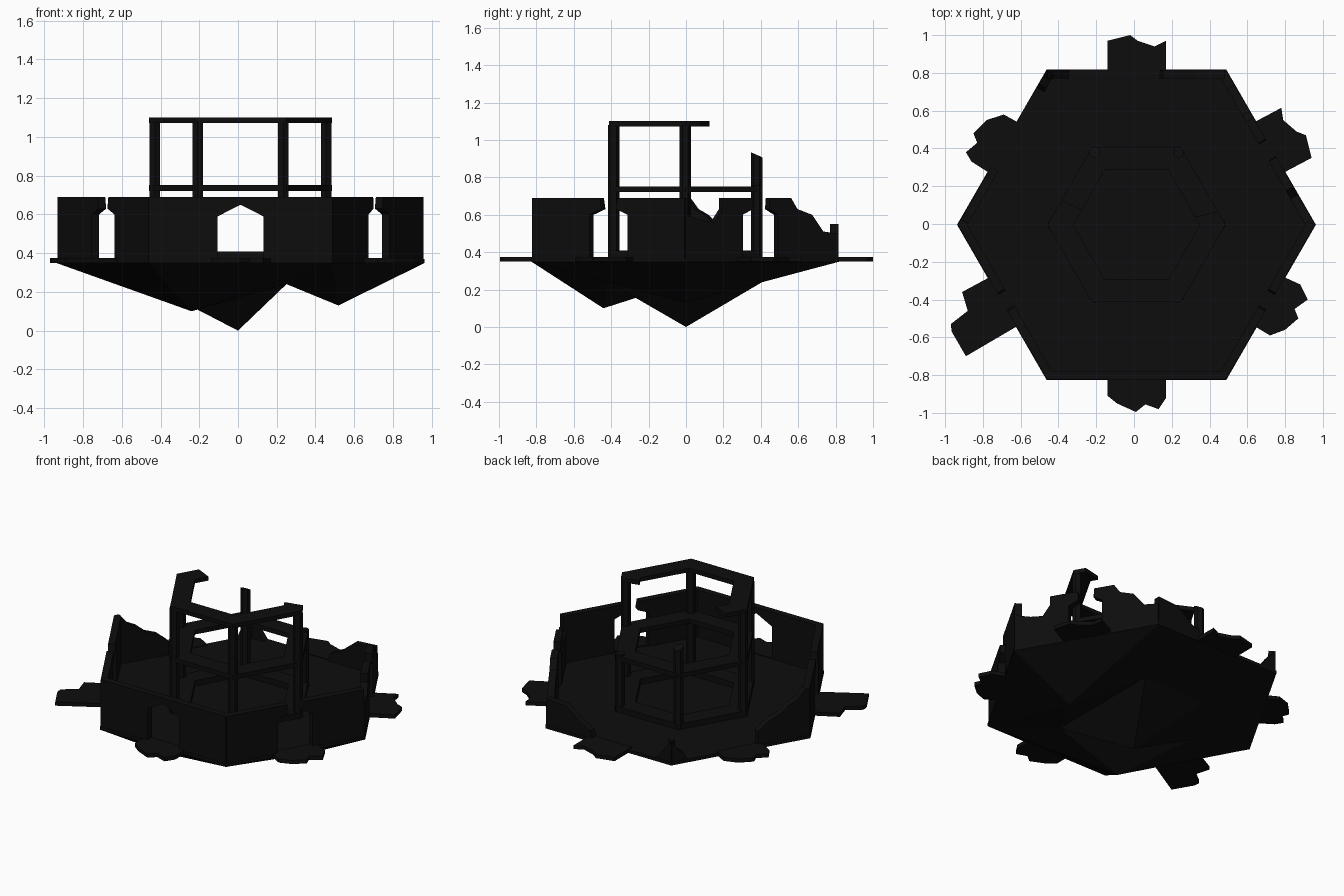
import bpy, bmesh
from math import cos, sin, radians, sqrt
from mathutils import Vector

if "Cube" in bpy.data.objects:
    bpy.data.objects.remove(bpy.data.objects["Cube"])

CX, CY = 0.013, -0.004
R = 0.95
APO = R * sqrt(3) / 2
FLOOR = 0.37

# Near-black stone
STONE = bpy.data.materials.new("dark_stone")
STONE.diffuse_color = (0.004, 0.004, 0.004, 1)
STONE.use_nodes = True
STONE.node_tree.nodes["Principled BSDF"].inputs["Base Color"].default_value = STONE.diffuse_color


def finish(name, bm):
    bmesh.ops.recalc_face_normals(bm, faces=bm.faces[:])
    me = bpy.data.meshes.new(name)
    bm.to_mesh(me)
    bm.free()
    me.materials.append(STONE)
    ob = bpy.data.objects.new(name, me)
    bpy.context.collection.objects.link(ob)
    return ob


def prism(name, pts, offset):
    """Extrude a planar outline of 3D points along an offset vector."""
    bm = bmesh.new()
    face = bm.faces.new([bm.verts.new(p) for p in pts])
    ext = bmesh.ops.extrude_face_region(bm, geom=[face])
    moved = [g for g in ext["geom"] if isinstance(g, bmesh.types.BMVert)]
    bmesh.ops.translate(bm, vec=offset, verts=moved)
    # keep the starting cap so the solid is closed
    if not face.is_valid:
        bmesh.ops.holes_fill(bm, edges=[e for e in bm.edges if e.is_boundary])
    return finish(name, bm)


def corner(k, r, z):
    a = radians(60 * k)
    return Vector((CX + r * cos(a), CY + r * sin(a), z))


# Floor slab
prism("floor_slab", [corner(k, R, 0.348) for k in range(6)], (0, 0, FLOOR - 0.348))

# Rocky underside: centre spike plus two side spikes on the middle ring
bm = bmesh.new()
tip = bm.verts.new((0, 0, 0))
depth = [0.13, 0.24, 0.24, 0.24, 0.10, 0.24]
spikes = {0, 4}
mid = [bm.verts.new(corner(k, 0.505 if k in spikes else 0.475, depth[k])) for k in range(6)]
rim = [bm.verts.new(corner(k, R, 0.349)) for k in range(6)]
for k in range(6):
    n = (k + 1) % 6
    # spikes fan out to neighbouring rim corners
    if n in spikes:
        bm.faces.new((mid[k], rim[k], mid[n]))
        bm.faces.new((rim[k], rim[n], mid[n]))
    else:
        bm.faces.new((mid[k], rim[k], rim[n]))
        bm.faces.new((mid[k], rim[n], mid[n]))
for s in spikes:
    a, b = (s - 1) % 6, (s + 1) % 6
    bm.faces.new((mid[a], mid[s], mid[b]))
    bm.faces.new((tip, mid[a], mid[b]))
for a, b in ((1, 2), (2, 3)):
    bm.faces.new((tip, mid[a], mid[b]))
bm.faces.new(rim)
finish("rock_underside", bm)

# Broken walkway stubs outside each doorway
stubs = {
    "back": [(-.14, .78), (-.14, .97), (-.02, 1.0), (.02, .97), (.11, .94), (.17, .97), (.17, .78)],
    "front": [(-.14, -.78), (-.14, -.91), (-.09, -.95), (.01, -.995), (.06, -.955), (.13, -.98),
              (.17, -.92), (.17, -.78)],
    "back_left": [(-.60, .53), (-.69, .58), (-.78, .55), (-.85, .48), (-.83, .43), (-.89, .38),
                  (-.86, .33), (-.75, .26)],
    "front_left": [(-.75, -.27), (-.78, -.29), (-.91, -.36), (-.88, -.46), (-.97, -.53), (-.965, -.57),
                   (-.89, -.70), (-.60, -.53)],
    "back_right": [(.62, .53), (.78, .615), (.79, .55), (.86, .49), (.91, .47), (.94, .35), (.77, .26)],
    "front_right": [(.77, -.27), (.88, -.32), (.92, -.40), (.85, -.45), (.87, -.50), (.80, -.56),
                    (.72, -.59), (.62, -.53)],
}
for name, pts in stubs.items():
    prism(name + "_walkway_stub", [(x, y, 0.35) for x, y in pts], (0, 0, 0.025))


# Outer walls: outline in (along edge, height), thickened inwards
def wall(name, deg, outline):
    a = radians(deg)
    n = Vector((cos(a), sin(a), 0))
    t = Vector((-sin(a), cos(a), 0))
    o = Vector((CX, CY, 0)) + n * (APO - 0.003)
    prism(name, [o + t * u + Vector((0, 0, z)) for u, z in outline], n * -0.045)


B = FLOOR - 0.01
TOP = 0.69
wall("front_wall", 270, [(-.47, B), (-.118, B), (-.118, .59), (0, .65), (.118, .59), (.118, B),
                         (.47, B), (.47, TOP), (-.47, TOP)])
half = [(.47, B), (.118, B), (.118, .60), (.045, .63), (.055, TOP), (.47, TOP)]
for name, deg in (("front_left", 210), ("front_right", 330)):
    for side, s in (("a", -1), ("b", 1)):
        wall(f"{name}_wall_{side}", deg, [(u * s, z) for u, z in half])
wall("back_right_wall_a", 30, [(-.47, B), (-.118, B), (-.118, .60), (-.055, .63), (-.06, TOP), (-.24, TOP),
                               (-.24, .63), (-.29, .56), (-.37, .57), (-.47, .60)])
wall("back_right_wall_b", 30, [(.10, B), (.47, B), (.47, .50), (.38, .51), (.31, .60), (.22, .63),
                               (.18, TOP), (.05, TOP), (.045, .63), (.10, .60)])
wall("back_left_wall", 150, [(.118, B), (.47, B), (.47, TOP), (.44, TOP), (.39, .63), (.33, .60),
                             (.27, .55), (.19, .52), (.118, .46)])
wall("back_left_corner_stub", 150, [(-.47, B), (-.36, B), (-.39, .42), (-.43, .45), (-.47, .51)])
wall("back_wall_a", 90, [(-.47, B), (-.118, B), (-.14, .42), (-.22, .46), (-.32, .54), (-.47, .55)])
wall("back_wall_b", 90, [(.35, B), (.47, B), (.47, .51), (.42, .45)])


# Inner ring beams, one piece per hexagon side (fraction < 1 is broken off)
def beam(name, k, step, frac, z0, z1):
    ro, ri = 0.472, 0.335
    o0, o1 = corner(k, ro, z0), corner(k + step, ro, z0)
    i0, i1 = corner(k, ri, z0), corner(k + step, ri, z0)
    cut = frac if frac == 1 else frac * 0.85
    prism(name, [o0, o0.lerp(o1, frac), i0.lerp(i1, cut), i0], (0, 0, z1 - z0))


for k in range(6):
    beam(f"base_beam_{k}", k, 1, 1, B, 0.408)
    beam(f"middle_beam_{k}", k, 1, 1, 0.722, 0.752)
for k in (3, 4, 5):
    beam(f"top_beam_{k}", k, 1, 1, 1.072, 1.10)
beam("top_beam_left_stub", 3, -1, 0.32, 1.072, 1.10)
beam("top_beam_right_stub", 0, 1, 0.17, 1.072, 1.10)

# Pillars at the inner corners, two at the back snapped short
for k, top in enumerate([1.08, 0.76, 0.92, 1.08, 1.08, 1.08]):
    c = corner(k, 0.442, 0)
    bm = bmesh.new()
    bmesh.ops.create_cone(bm, cap_ends=True, segments=6, radius1=0.031, radius2=0.031, depth=1)
    for v in bm.verts:
        z = B if v.co.z < 0 else top
        if z == top and k == 2:
            z -= v.co.y * 0.45
        v.co = (c.x + v.co.x, c.y + v.co.y, z)
    finish(f"pillar_{k}", bm)
